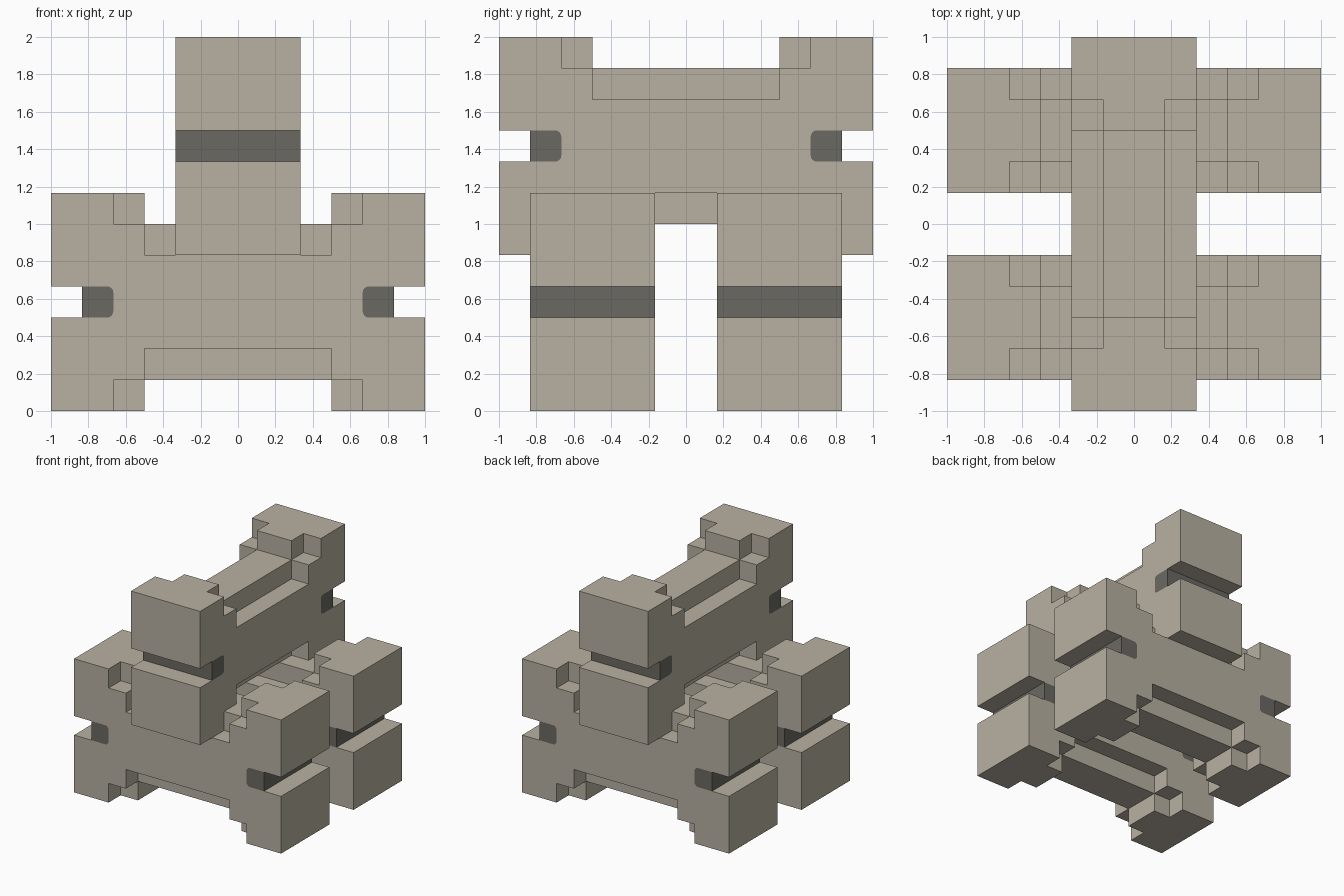
import bpy, bmesh, math
from mathutils import Matrix

cube = bpy.data.objects.get("Cube")
if cube:
    bpy.data.objects.remove(cube, do_unlink=True)

U = 1 / 6      # block module
R = 0.2        # slot corner radius, in modules


def material(name, rgb):
    m = bpy.data.materials.new(name)
    m.use_nodes = True
    m.diffuse_color = (*rgb, 1)
    bsdf = m.node_tree.nodes["Principled BSDF"]
    bsdf.inputs["Base Color"].default_value = (*rgb, 1)
    bsdf.inputs["Roughness"].default_value = 0.8
    return m


concrete = material("warm concrete", (0.48, 0.44, 0.36))
dark = material("dark grey", (0.145, 0.141, 0.122))


def prism(bm, profile, w0, w1):
    """Extrude a (length, height) outline across the width, in modules."""
    face = bm.faces.new([bm.verts.new((u * U, w0 * U, h * U)) for u, h in profile])
    ext = bmesh.ops.extrude_face_region(bm, geom=[face])
    verts = [g for g in ext["geom"] if isinstance(g, bmesh.types.BMVert)]
    bmesh.ops.translate(bm, verts=verts, vec=(0, (w1 - w0) * U, 0))


def finish(bm, name, mat):
    bmesh.ops.recalc_face_normals(bm, faces=bm.faces)
    mesh = bpy.data.meshes.new(name)
    bm.to_mesh(mesh)
    bm.free()
    mesh.materials.append(mat)
    return mesh


def add(name, mesh, location=(0, 0, 0), turn=0):
    ob = bpy.data.objects.new(name, mesh)
    ob.location = location
    ob.rotation_euler.z = turn
    bpy.context.collection.objects.link(ob)
    return ob


def arc(cu, ch, start):
    return [(cu + R * math.cos(a), ch + R * math.sin(a))
            for a in (math.radians(start - 18 * i) for i in range(6))]


# Inner end of the slot, from its lower to its upper rounded corner
slot = arc(4 + R, 3 + R, 270) + arc(4 + R, 4 - R, 180)

# Block body: H-shaped outline with a slot in each end
half = [(3, 1), (3, 0), (6, 0), (6, 3)] + slot + [(6, 4), (6, 7), (3, 7), (3, 6)]
bm = bmesh.new()
prism(bm, half + [(-u, h) for u, h in reversed(half)], -2, 2)
body = add("block_body", finish(bm, "block_body", concrete))

# Stepped rebates along the four long edges
step = [(-4, -1), (4, -1), (4, 1), (3, 1), (3, 2), (-3, 2), (-3, 1), (-4, 1)]
bm = bmesh.new()
for w0, w1 in ((1, 3), (-3, -1)):
    prism(bm, step, w0, w1)
    prism(bm, [(u, 7 - h) for u, h in step], w0, w1)
cutter = add("rebate_cutter", finish(bm, "rebate_cutter", concrete))
cutter.hide_render = True

mod = body.modifiers.new("rebates", "BOOLEAN")
mod.object = cutter
mod.operation = "DIFFERENCE"
mod.solver = "EXACT"
bpy.context.view_layer.update()
deps = bpy.context.evaluated_depsgraph_get()
block_mesh = bpy.data.meshes.new_from_object(body.evaluated_get(deps))
block_mesh.name = "block"
for ob in (body, cutter):
    bpy.data.objects.remove(ob, do_unlink=True)

# Dark bars filling the back of both slots
bm = bmesh.new()
bar = slot + [(5, 4), (5, 3)]
prism(bm, bar, -2, 2)
prism(bm, [(-u, h) for u, h in bar], -2, 2)
bar_mesh = finish(bm, "slot_bars", dark)

# Two lower blocks side by side, one upper block laid across them
for name, loc, turn in (("front_block", (0, -3 * U, 0), 0),
                        ("back_block", (0, 3 * U, 0), 0),
                        ("top_block", (0, 0, 5 * U), math.pi / 2)):
    add(name, block_mesh, loc, turn)
    add(name + "_slot_bars", bar_mesh, loc, turn)
